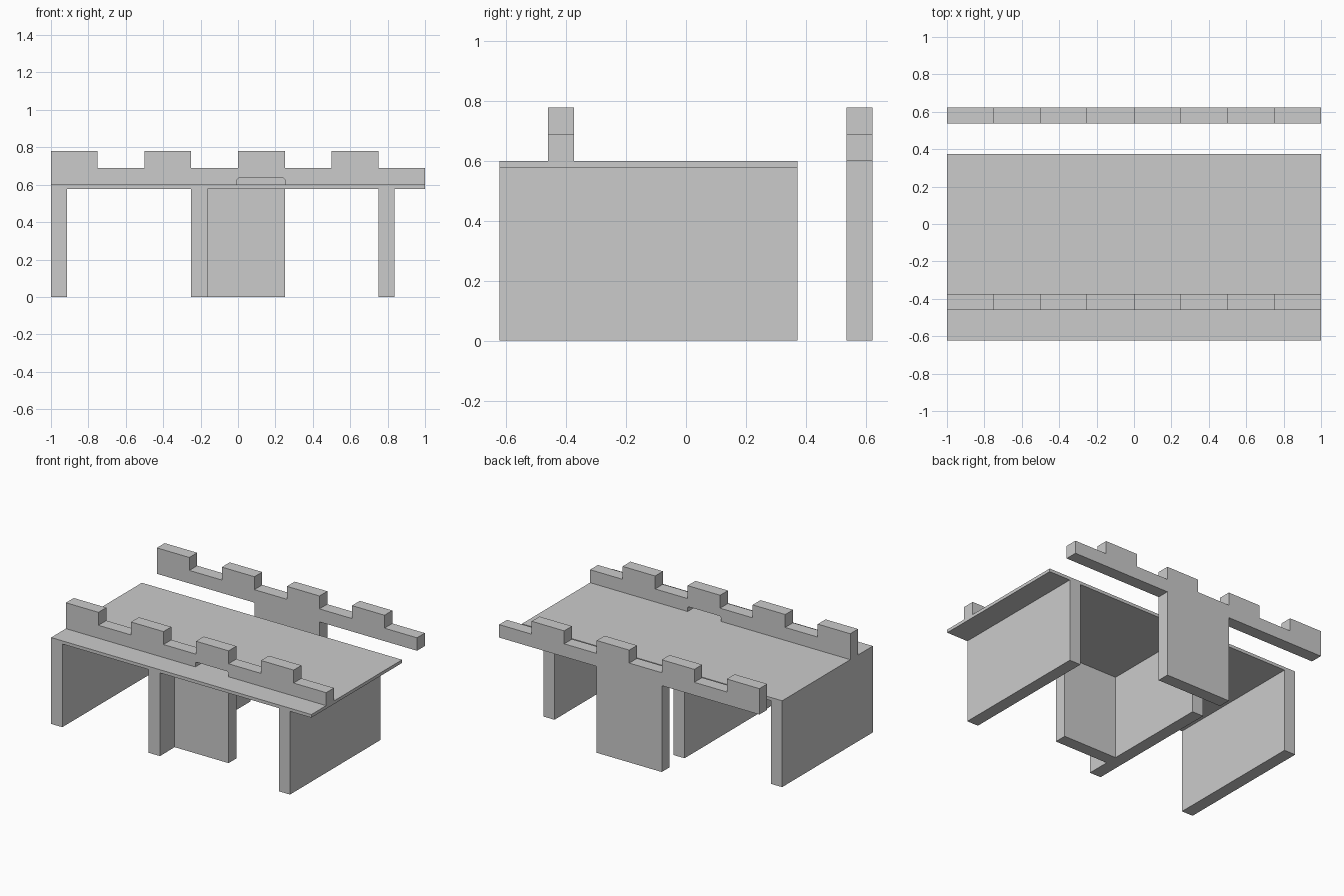
import bpy, bmesh

if "Cube" in bpy.data.objects:
    bpy.data.objects.remove(bpy.data.objects["Cube"])


def extrude_profile(name, pts, y0, y1):
    """Solid made from an (x, z) outline, extruded along y."""
    bm = bmesh.new()
    face = bm.faces.new([bm.verts.new((x, y0, z)) for x, z in pts])
    new = bmesh.ops.extrude_face_region(bm, geom=[face])["geom"]
    verts = [g for g in new if isinstance(g, bmesh.types.BMVert)]
    bmesh.ops.translate(bm, verts=verts, vec=(0, y1 - y0, 0))
    bmesh.ops.recalc_face_normals(bm, faces=bm.faces)
    mesh = bpy.data.meshes.new(name)
    bm.to_mesh(mesh)
    bm.free()
    obj = bpy.data.objects.new(name, mesh)
    bpy.context.collection.objects.link(obj)
    return obj


def box(name, x0, x1, y0, y1, z0, z1):
    return extrude_profile(name, [(x0, z0), (x1, z0), (x1, z1), (x0, z1)], y0, y1)


T = 0.086                      # wall thickness
FRONT, DECK_BACK, BACK = -0.623, 0.373, 0.623
DECK_BOTTOM, DECK_TOP = 0.578, 0.60
LOW, HIGH = 0.69, 0.78         # parapet gap and merlon heights


def crenels():
    """Stepped top edge from left to right: four merlons and four gaps."""
    pts = []
    for i in range(8):
        z = LOW if i % 2 else HIGH
        pts += [(-1 + i * 0.25, z), (-0.75 + i * 0.25, z)]
    return pts


# Deck
box("deck", -1, 1, FRONT, DECK_BACK, DECK_BOTTOM, DECK_TOP)

# Cross walls under the deck
for label, x in (("left", -1.0), ("middle", -0.25), ("right", 0.75)):
    box(label + "_support_wall", x, x + T, FRONT, DECK_BACK, 0, DECK_BOTTOM)

# Front panel under the parapet, joined to the middle wall
box("front_panel", -0.25 + T, 0.25, -0.461, -0.375, 0, DECK_BOTTOM)

# Front parapet with a low drain slot at its foot
slot = [(0.25, 0.60), (0.25, 0.627), (0.242, 0.635),
        (0.003, 0.635), (-0.005, 0.627), (-0.005, 0.60)]
extrude_profile("front_parapet",
                crenels() + [(1, DECK_TOP)] + slot + [(-1, DECK_TOP)],
                -0.461, -0.375)

# Free-standing back parapet and its central pier
pier = [(0.25, 0.60), (0.25, 0), (-0.25, 0), (-0.25, 0.60)]
extrude_profile("back_parapet",
                crenels() + [(1, 0.60)] + pier + [(-1, 0.60)],
                BACK - T, BACK)
